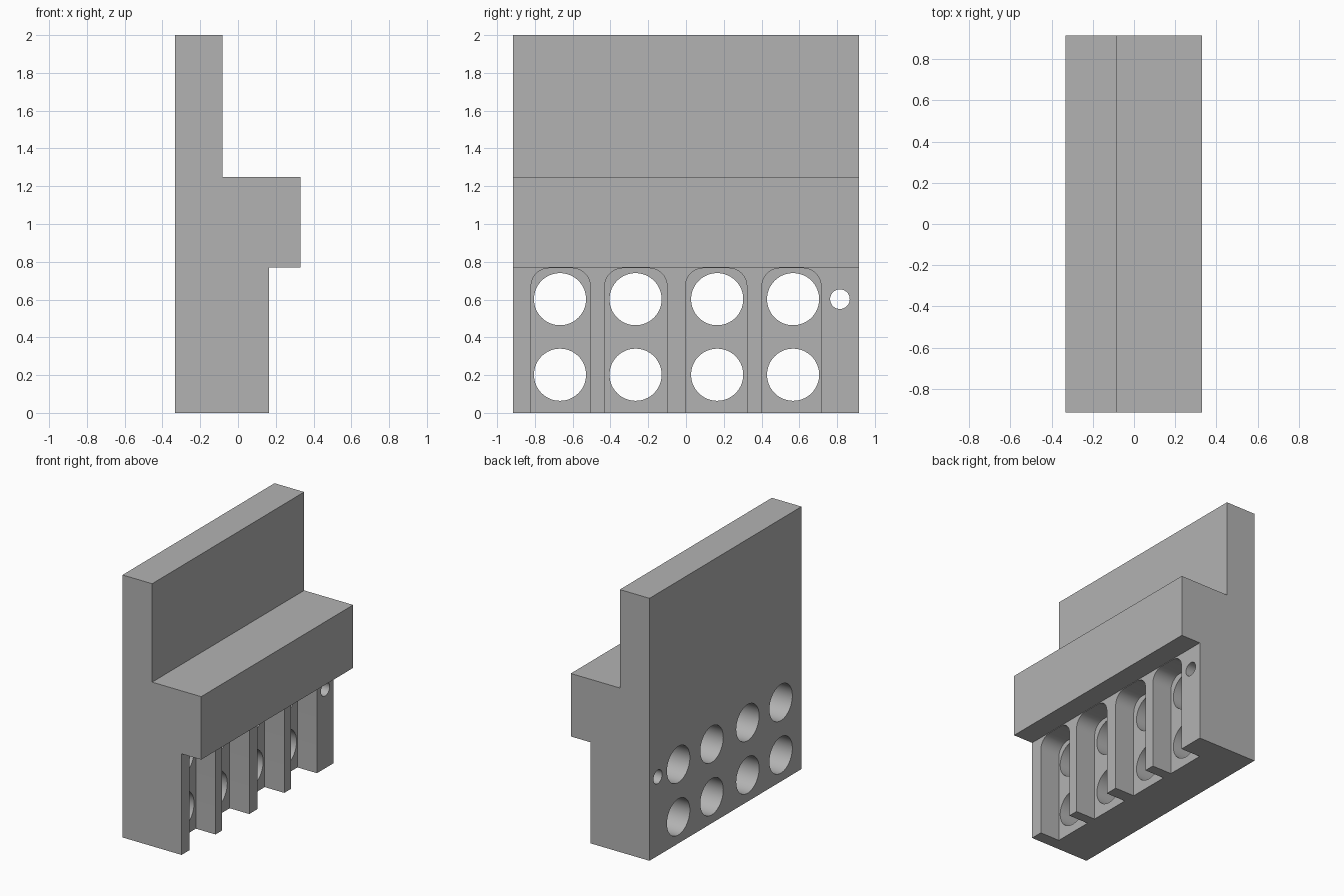
import bpy, bmesh, math
from mathutils import Vector

cube = bpy.data.objects.get("Cube")
if cube:
    bpy.data.objects.remove(cube, do_unlink=True)

HALF_LENGTH = 0.915
SHELF = 0.77
FLOOR_X = 0.0
SLOTS = [(-0.82, -0.507), (-0.43, -0.1), (-0.003, 0.322), (0.402, 0.715)]
HOLE_CENTRES = [-0.667, -0.267, 0.165, 0.567]

grey = bpy.data.materials.new("plain grey")
grey.use_nodes = True
colour = (0.45, 0.45, 0.45, 1)
grey.diffuse_color = colour
grey.node_tree.nodes["Principled BSDF"].inputs["Base Color"].default_value = colour


def prism(bm, points, offset):
    """Extrude a closed outline along the offset."""
    face = bm.faces.new([bm.verts.new(p) for p in points])
    result = bmesh.ops.extrude_face_region(bm, geom=[face], use_keep_orig=True)
    verts = [v for v in result["geom"] if isinstance(v, bmesh.types.BMVert)]
    bmesh.ops.translate(bm, verts=verts, vec=Vector(offset))


def make_object(name, bm):
    bmesh.ops.recalc_face_normals(bm, faces=bm.faces[:])
    mesh = bpy.data.meshes.new(name)
    bm.to_mesh(mesh)
    bm.free()
    mesh.materials.append(grey)
    obj = bpy.data.objects.new(name, mesh)
    bpy.context.scene.collection.objects.link(obj)
    return obj


def arc(cy, cz, radius, start, end, steps):
    for i in range(steps + 1):
        a = math.radians(start + (end - start) * i / steps)
        yield cy + radius * math.cos(a), cz + radius * math.sin(a)


# Stepped body: upright plate, overhanging ledge and lower block
profile = [(-0.333, 0), (0.165, 0), (0.165, SHELF), (0.33, SHELF),
           (0.33, 1.25), (-0.083, 1.25), (-0.083, 2), (-0.333, 2)]
bm = bmesh.new()
prism(bm, [(x, -HALF_LENGTH, z) for x, z in profile], (0, 2 * HALF_LENGTH, 0))
body = make_object("stepped_bracket", bm)

# Slots with rounded upper corners, open at the bottom
bm = bmesh.new()
radius, top = 0.095, SHELF - 0.004
for low, high in SLOTS:
    outline = [(low, -0.1), (high, -0.1)]
    outline += arc(high - radius, top - radius, radius, 0, 90, 12)
    outline += arc(low + radius, top - radius, radius, 90, 180, 12)
    prism(bm, [(FLOOR_X, y, z) for y, z in outline], (0.25, 0, 0))
slot_cutter = make_object("slot_cutter", bm)

# Two rows of large holes and one small hole, all the way through
bm = bmesh.new()
holes = [(y, z, 0.138) for y in HOLE_CENTRES for z in (0.202, 0.602)]
holes.append((0.815, 0.602, 0.052))
for y, z, r in holes:
    ring = list(arc(y, z, r, 0, 360, 64))[:-1]
    prism(bm, [(-0.5, py, pz) for py, pz in ring], (1, 0, 0))
hole_cutter = make_object("hole_cutter", bm)

# Cut the body, then drop the cutters
for cutter in (slot_cutter, hole_cutter):
    cutter.hide_render = True
    mod = body.modifiers.new(cutter.name, "BOOLEAN")
    mod.operation = "DIFFERENCE"
    mod.solver = "EXACT"
    mod.object = cutter
bpy.context.view_layer.update()
cut_mesh = bpy.data.meshes.new_from_object(
    body.evaluated_get(bpy.context.evaluated_depsgraph_get()))
body.modifiers.clear()
body.data = cut_mesh
for cutter in (slot_cutter, hole_cutter):
    bpy.data.objects.remove(cutter, do_unlink=True)

# Smooth the bores and rounded corners, keep the edges sharp
bpy.ops.object.select_all(action="DESELECT")
body.select_set(True)
bpy.context.view_layer.objects.active = body
bpy.ops.object.shade_smooth_by_angle(angle=math.radians(30))
